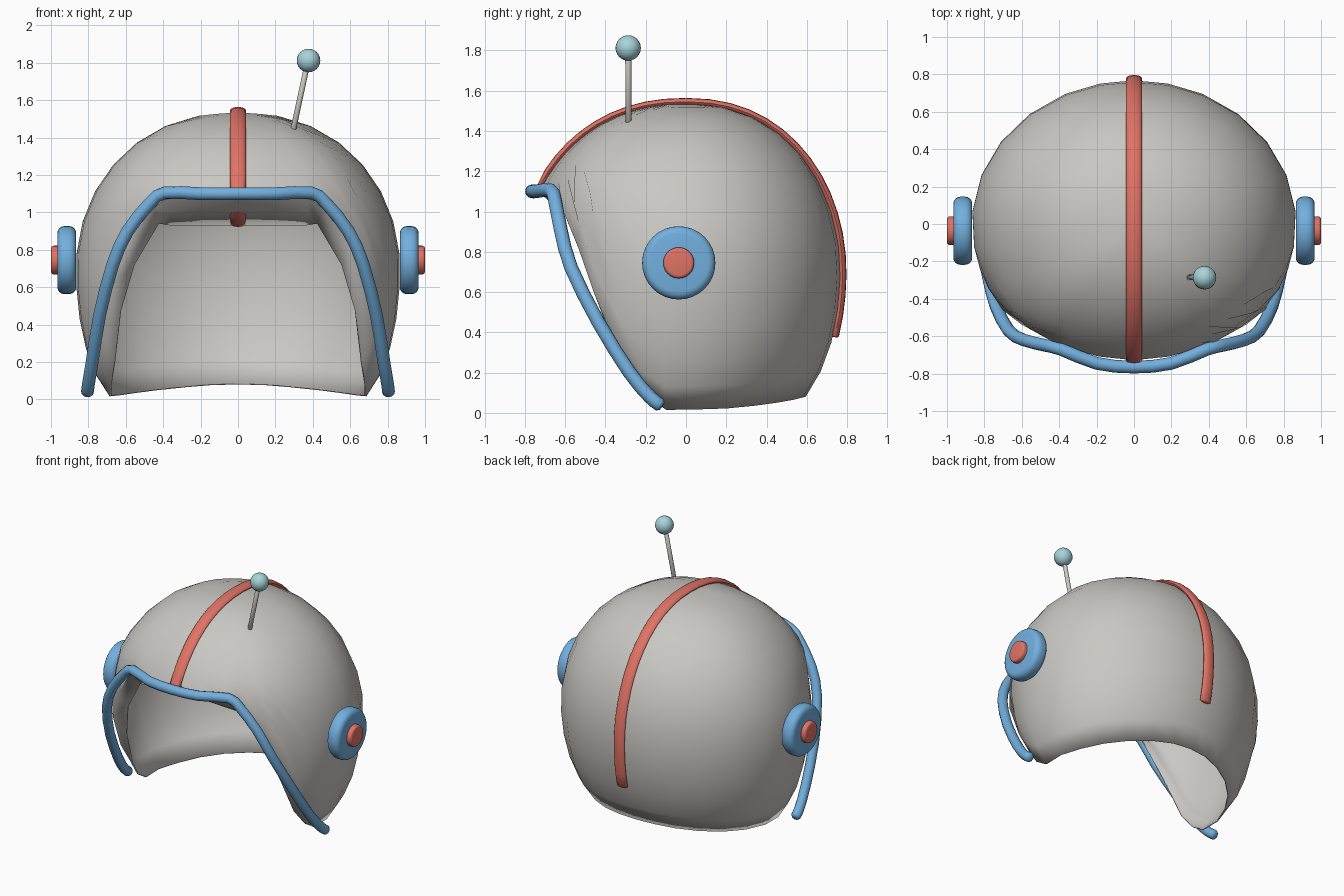
import bpy, bmesh, math
from mathutils import Vector, Matrix

if "Cube" in bpy.data.objects:
    bpy.data.objects.remove(bpy.data.objects["Cube"])


def mat(name, rgb):
    m = bpy.data.materials.new(name)
    m.diffuse_color = (*rgb, 1)
    m.use_nodes = True
    m.node_tree.nodes["Principled BSDF"].inputs["Base Color"].default_value = m.diffuse_color
    return m


GREY = mat("warm_grey", (0.59, 0.575, 0.545))
BLUE = mat("sky_blue", (0.17, 0.43, 0.73))
RED = mat("coral_red", (0.75, 0.17, 0.13))
PALE = mat("pale_teal", (0.39, 0.66, 0.70))


def finish(name, bm, material, angle=40):
    bmesh.ops.remove_doubles(bm, verts=bm.verts, dist=1e-5)
    bmesh.ops.recalc_face_normals(bm, faces=bm.faces)
    me = bpy.data.meshes.new(name)
    bm.to_mesh(me)
    bm.free()
    ob = bpy.data.objects.new(name, me)
    bpy.context.collection.objects.link(ob)
    me.materials.append(material)
    bpy.ops.object.select_all(action='DESELECT')
    ob.select_set(True)
    bpy.context.view_layer.objects.active = ob
    bpy.ops.object.shade_smooth_by_angle(angle=math.radians(angle))
    return ob


CZ, RZ = 0.70, 0.835


def shell_point(u, psi, lift=0.0):
    """Point on the shell: u turns from the front, psi drops from the crown."""
    z = CZ + RZ * math.cos(psi)
    back = max(-math.cos(u), 0)
    s = max(math.sin(psi), 0) ** (0.9 if z > CZ else 0.4 + 0.24 * back)
    front = 0.70 + 0.12 * min(max((z - 0.92) / 0.18, 0), 1)
    depth = front if math.cos(u) > 0 else 0.768
    if math.cos(u) > 0:  # fuller front corners
        s *= 1 + 0.045 * math.sin(2 * u) ** 4 * min(max((z - 0.3) / 0.3, 0), 1)
    p = Vector((0.87 * s * math.sin(u), -depth * s * math.cos(u), z))
    return p + (p - Vector((0, 0, CZ))).normalized() * lift


# Helmet shell: meridians that stop at the rim (angle, height, inward pull)
rim = [(0, 1.02, .90), (14, 1.02, .92), (28, 1.0, .95), (33, 0.94, .90),
       (42, 0.72, .91), (51, 0.47, .92), (61, 0.20, .95), (70, 0.08, .98),
       (80, 0.015, 1), (95, 0.017, 1), (110, 0.022, 1), (125, 0.035, 1),
       (140, 0.05, 1), (155, 0.065, 1), (168, 0.077, 1), (180, 0.08, 1)]
loop = rim + [(360 - a, z, k) for a, z, k in rim[-2:0:-1]]
ROWS = 12
bm = bmesh.new()
cols = []
for a, z, pull in loop:
    end = math.acos((z - CZ) / RZ)
    col = [shell_point(math.radians(a), end * i / ROWS) for i in range(ROWS + 1)]
    col[-1].x *= pull
    col[-1].y *= pull
    cols.append([bm.verts.new(p) for p in col])
pole = cols[0][0]
for k, c in enumerate(cols):
    d = cols[(k + 1) % len(cols)]
    bm.faces.new((pole, c[1], d[1]))
    for i in range(1, ROWS):
        bm.faces.new((c[i], c[i + 1], d[i + 1], d[i]))
for c in cols[1:]:
    bm.verts.remove(c[0])

# Brow underside: folds back from the brow edge to a straight lower line
under = [bm.verts.new((x, y, 0.93)) for x, y in
         ((-0.36, -0.50), (-0.2, -0.47), (0, -0.46), (0.2, -0.47), (0.36, -0.50))]
brow = [cols[k][ROWS] for k in (-3, -2, -1, 0, 1, 2, 3)]
for i in range(4):
    bm.faces.new((brow[i + 1], brow[i + 2], under[i + 1], under[i]))
bm.faces.new((brow[0], brow[1], under[0]))
bm.faces.new((brow[6], brow[5], under[4]))
shell = finish("helmet_shell", bm, GREY, 50)
solid = shell.modifiers.new("thickness", 'SOLIDIFY')
solid.thickness = 0.01
solid.offset = -1


def smooth_path(pts):
    """Insert rounded midpoints between the points of a path."""
    pts = [Vector(p) for p in pts]
    ext = [2 * pts[0] - pts[1]] + pts + [2 * pts[-1] - pts[-2]]
    out = []
    for i in range(1, len(ext) - 2):
        out += [ext[i], (9 * (ext[i] + ext[i + 1]) - ext[i - 1] - ext[i + 2]) / 16]
    return out + [pts[-1]]


def tube(name, pts, ref, rs, rn, material, sides=12):
    """Sweep an ellipse along a path, with rounded ends."""
    pts = [Vector(p) for p in pts]
    ref = Vector(ref)
    bm = bmesh.new()
    rings = []

    def ring(c, t, k):
        s = t.cross(ref).normalized()
        n = s.cross(t).normalized()
        rings.append([bm.verts.new(c + s * rs * k * math.cos(j * math.tau / sides)
                                   + n * rn * k * math.sin(j * math.tau / sides))
                      for j in range(sides)])

    last = len(pts) - 1
    for i, p in enumerate(pts):
        t = (pts[min(i + 1, last)] - pts[max(i - 1, 0)]).normalized()
        if i == 0:
            ring(p - t * rs * 0.4, t, 0.65)
        ring(p, t, 1)
        if i == last:
            ring(p + t * rs * 0.4, t, 0.65)
    for a, b in zip(rings, rings[1:]):
        for j in range(sides):
            m = (j + 1) % sides
            bm.faces.new((a[j], a[m], b[m], b[j]))
    bm.faces.new(rings[0])
    bm.faces.new(rings[-1])
    return finish(name, bm, material, 60)


# Blue trim standing off the face opening
half = [(0.2, -0.745, 1.10), (0.39, -0.67, 1.105), (0.47, -0.65, 1.05),
        (0.59, -0.62, 0.90), (0.67, -0.57, 0.72), (0.74, -0.435, 0.45),
        (0.78, -0.28, 0.20), (0.80, -0.18, 0.08), (0.805, -0.13, 0.04)]
path = [(-x, y, z) for x, y, z in reversed(half)] + [(0, -0.765, 1.10)] + half
tube("opening_trim", smooth_path(path), (0, 1, 0), 0.034, 0.034, BLUE)

# Red crest strip: tucked under the brow, over the crown and down the back
crest = [(0, -0.46, 0.94), (0, -0.57, 0.985), (0, -0.635, 1.06)]
crest += [shell_point(0, math.radians(a), 0.01) for a in range(60, 0, -6)]
crest += [shell_point(math.pi, math.radians(a), 0.01) for a in range(0, 113, 7)]
tube("crest_strip", crest, (1, 0, 0), 0.019, 0.043, RED)


# Ear discs with a red button on each side
def disc(name, x0, x1, radius, bevel, material):
    bm = bmesh.new()
    m = (Matrix.Translation(((x0 + x1) / 2, -0.036, 0.745))
         @ Matrix.Rotation(math.pi / 2, 4, 'Y'))
    bmesh.ops.create_cone(bm, cap_ends=True, segments=32, radius1=radius,
                          radius2=radius, depth=abs(x1 - x0), matrix=m)
    edges = [e for e in bm.edges if abs(e.verts[0].co.x - e.verts[1].co.x) < 1e-4]
    bmesh.ops.bevel(bm, geom=edges, offset=bevel, segments=4, profile=0.5,
                    affect='EDGES')
    finish(name, bm, material)


for side, word in ((1, "right"), (-1, "left")):
    disc("ear_disc_" + word, side * 0.865, side * 0.966, 0.182, 0.038, BLUE)
    disc("ear_button_" + word, side * 0.93, side * 1.0, 0.077, 0.016, RED)

# Antenna rod and ball
tube("antenna_rod", [(0.295, -0.285, 1.44), (0.37, -0.287, 1.79)],
     (0, 1, 0), 0.015, 0.015, GREY)
bm = bmesh.new()
bmesh.ops.create_uvsphere(bm, u_segments=20, v_segments=12, radius=0.063,
                          matrix=Matrix.Translation((0.377, -0.287, 1.812)))
finish("antenna_ball", bm, PALE)
